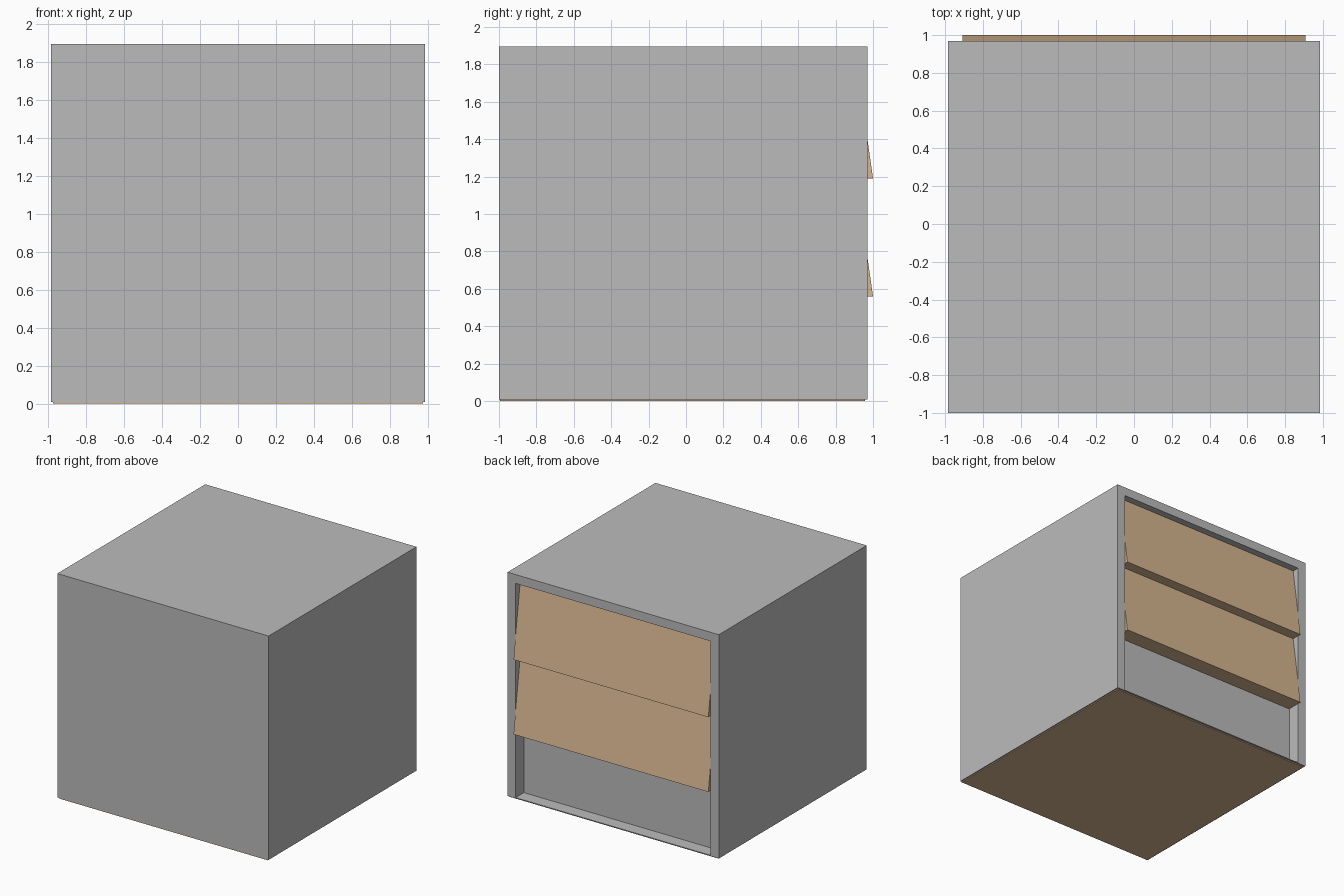
import bpy
import bmesh
from mathutils import Vector

cube = bpy.data.objects.get("Cube")
if cube:
    bpy.data.objects.remove(cube, do_unlink=True)


def material(name, rgb):
    m = bpy.data.materials.new(name)
    m.use_nodes = True
    m.diffuse_color = (*rgb, 1)
    m.node_tree.nodes["Principled BSDF"].inputs["Base Color"].default_value = (*rgb, 1)
    return m


def prism(name, profile, half_width, mat):
    """Sweep a (y, z) profile across the width of the model."""
    bm = bmesh.new()
    face = bm.faces.new([bm.verts.new((-half_width, y, z)) for y, z in profile])
    swept = bmesh.ops.extrude_face_region(bm, geom=[face])["geom"]
    verts = [v for v in swept if isinstance(v, bmesh.types.BMVert)]
    bmesh.ops.translate(bm, verts=verts, vec=Vector((2 * half_width, 0, 0)))
    bmesh.ops.recalc_face_normals(bm, faces=bm.faces)
    mesh = bpy.data.meshes.new(name)
    bm.to_mesh(mesh)
    bm.free()
    mesh.materials.append(mat)
    obj = bpy.data.objects.new(name, mesh)
    bpy.context.collection.objects.link(obj)
    return obj


def rect(y0, y1, z0, z1):
    return [(y0, z0), (y1, z0), (y1, z1), (y0, z1)]


grey = material("plain grey", (0.5, 0.5, 0.5))
wood = material("light wood", (0.68, 0.47, 0.28))

BACK, PANEL, TOP, BASE = 0.97, 0.86, 1.895, 0.008
SIDE, OPENING = 0.985, 0.91

# Grey body with a shallow recess in the back
body = prism("body", rect(-1, BACK, BASE, TOP), SIDE, grey)
cutter = prism("recess_cutter", rect(PANEL, 1.2, BASE + 0.007, 1.82), OPENING, grey)
cutter.hide_render = True
cutter.hide_viewport = True
cut = body.modifiers.new("recess", "BOOLEAN")
cut.operation = "DIFFERENCE"
cut.solver = "EXACT"
cut.object = cutter

# Overlapping sloped boards, each thicker at its lower edge
for name, low in (("lower_board", 0.56), ("upper_board", 1.19)):
    high = low + 0.63
    prism(name, [(PANEL, low), (1.0, low), (0.91, high), (PANEL, high)],
          OPENING - 0.002, wood)

# Thin wooden sheet under the body
prism("base_sheet", rect(-0.995, BACK - 0.012, 0, BASE), SIDE - 0.01, wood)
